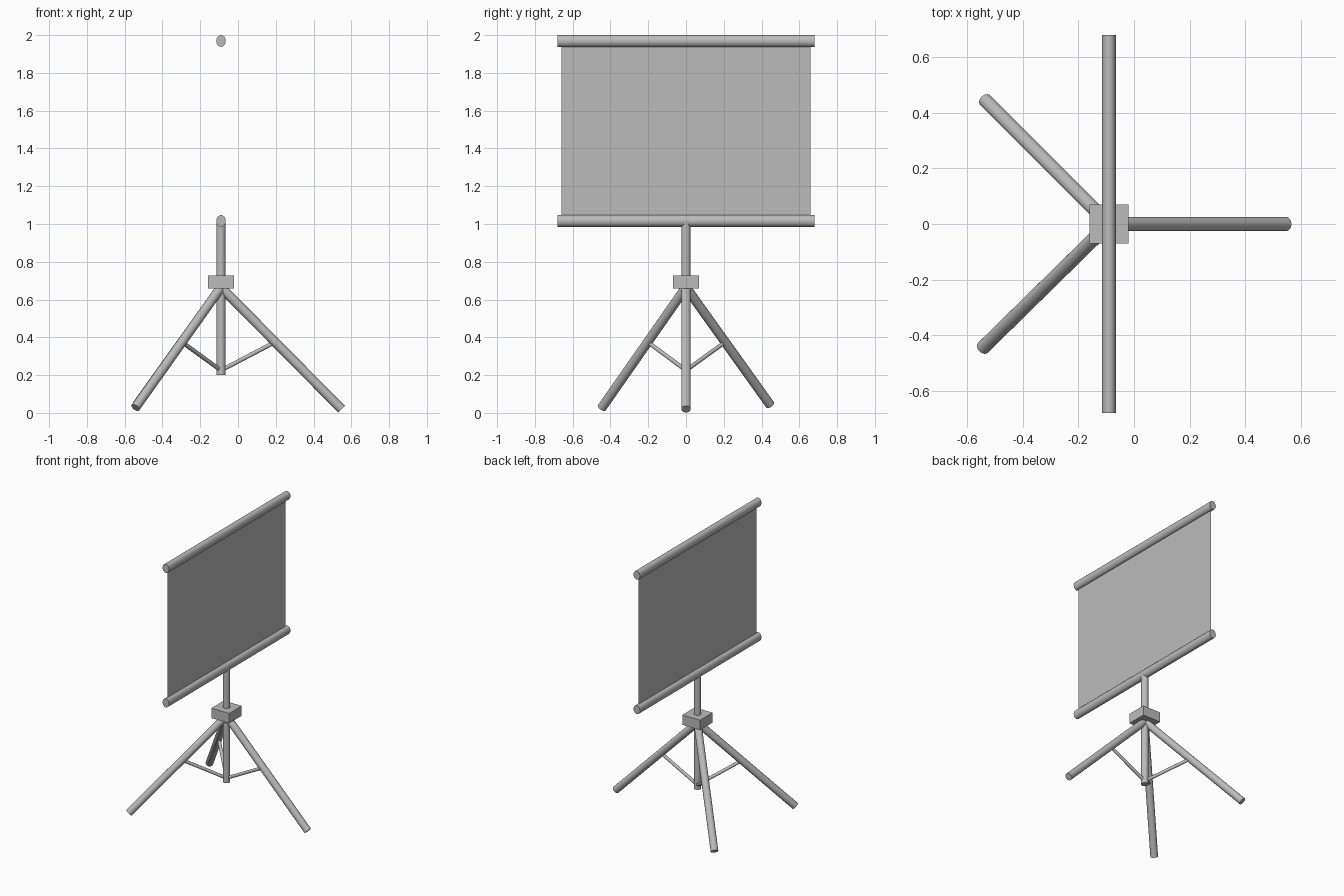
import bpy, math
from mathutils import Vector

if "Cube" in bpy.data.objects:
    bpy.data.objects.remove(bpy.data.objects["Cube"])

grey = bpy.data.materials.new("light grey")
grey.diffuse_color = (0.5, 0.5, 0.5, 1)
grey.use_nodes = True
grey.node_tree.nodes["Principled BSDF"].inputs["Base Color"].default_value = grey.diffuse_color
CX = -0.09  # axis of the stand


def finish(name):
    ob = bpy.context.object
    ob.name = name
    ob.data.materials.append(grey)
    return ob


def tube(name, a, b, r, sides=24, squash=1.0):
    """Round bar from a to b; squash narrows it along x."""
    a, b = Vector(a), Vector(b)
    d = b - a
    bpy.ops.mesh.primitive_cylinder_add(vertices=sides, radius=r, depth=d.length)
    ob = finish(name)
    ob.data.transform(d.to_track_quat('Z', 'Y').to_matrix().to_4x4())
    for v in ob.data.vertices:
        v.co.x *= squash
    ob.location = (a + b) / 2
    bpy.ops.object.shade_smooth_by_angle(angle=math.radians(35))
    return ob


# Screen sheet and its two oval rollers
bpy.ops.mesh.primitive_plane_add(size=1, location=(CX, 0, 1.49), rotation=(0, math.pi / 2, 0))
sheet = finish("screen_sheet")
sheet.scale = (0.96, 1.32, 1)
for name, z in (("top_roller", 1.969), ("bottom_roller", 1.016)):
    tube(name, (CX, -0.68, z), (CX, 0.68, z), 0.031, squash=0.81)

# Centre pole and collar block
tube("centre_pole", (CX, 0, 0.2), (CX, 0, 1.01), 0.024)
bpy.ops.mesh.primitive_cube_add(size=1, location=(CX, 0, 0.693))
finish("collar_block").scale = (0.14, 0.14, 0.07)

# Three legs, each with a thin brace back to the pole
hub = Vector((CX, 0, 0.665))
feet = (("front", (0.548, 0, 0.02)), ("left", (-0.535, 0.445, 0.043)), ("right", (-0.543, -0.445, 0.028)))
for side, foot in feet:
    foot = Vector(foot)
    tube(side + "_leg", hub, foot, 0.025)
    t = (hub.z - 0.375) / (hub.z - foot.z)
    tube(side + "_brace", hub.lerp(foot, t), (CX, 0, 0.225), 0.011, 16)
